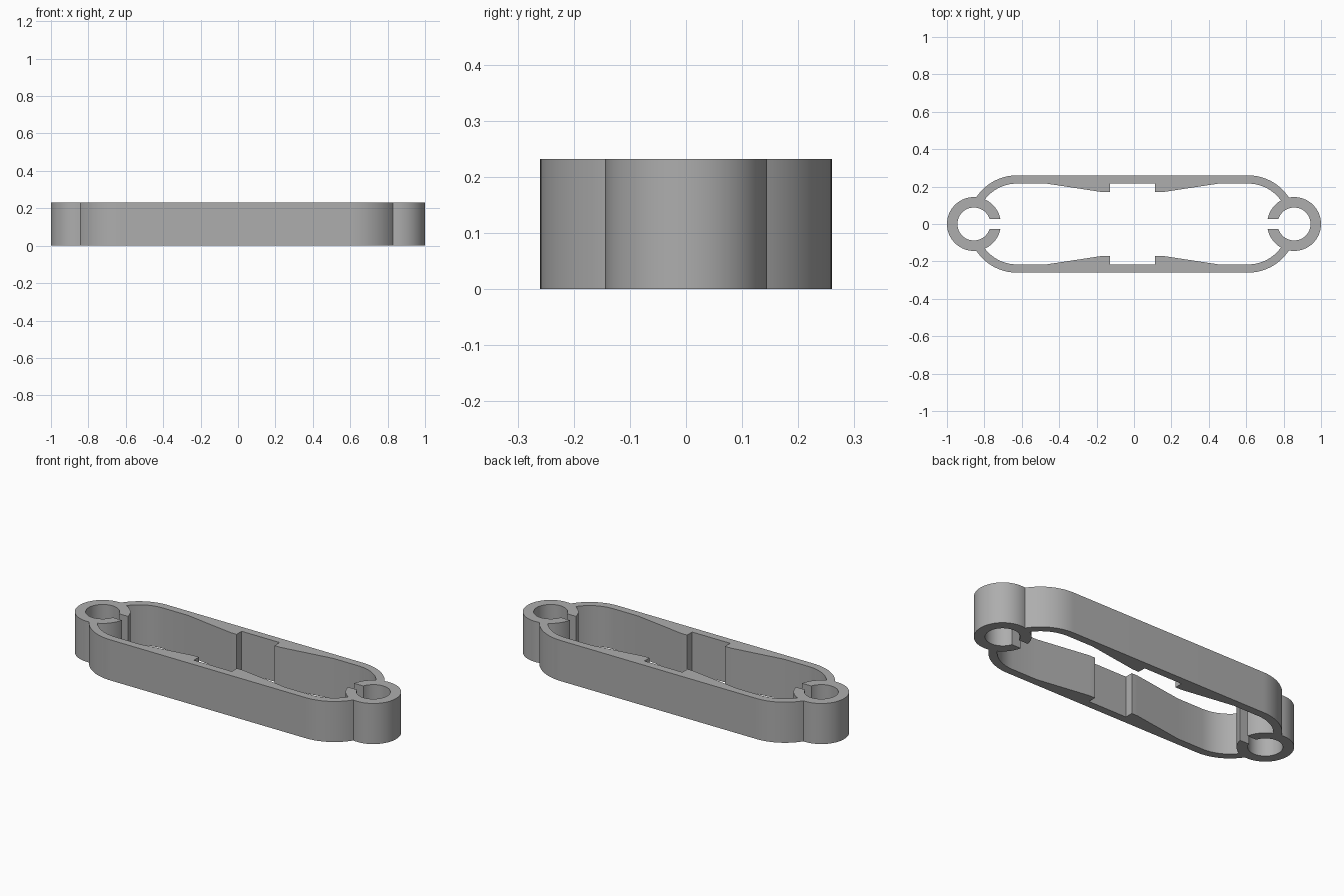
import bpy, bmesh
from math import sin, cos, pi, asin, acos, sqrt

cube = bpy.data.objects.get("Cube")
if cube:
    bpy.data.objects.remove(cube, do_unlink=True)

HEIGHT = 0.232
RING_X, RING_R, BORE_R, GAP = 0.856, 0.144, 0.088, 0.028   # clip rings
SHIFT, END_X = -0.008, 0.618                               # oblong frame
OUT_R, IN_R, PAD_Y = 0.26, 0.216, 0.17


def arc(cx, r, a, b, n=16):
    """Points of an arc centred on the x axis."""
    return [(cx + r * cos(a + (b - a) * i / n), r * sin(a + (b - a) * i / n))
            for i in range(n + 1)]


def meet(end_x, r):
    """Angles, at the frame end and at the ring, where both circles cross."""
    d = RING_X - end_x
    x = (d * d + r * r - RING_R ** 2) / (2 * d)
    return acos(x / r), acos((x - d) / RING_R)


def half_end(side):
    """Outer and inner paths of one end, from the tip towards the middle."""
    end_x = END_X + side * SHIFT
    frame_a, ring_a = meet(end_x, OUT_R)
    outer = arc(RING_X, RING_R, 0, ring_a) + arc(end_x, OUT_R, frame_a, pi / 2)[1:]
    frame_a, ring_a = meet(end_x, IN_R)
    # bore, gap face, hook and inner frame arc
    inner = arc(RING_X, BORE_R, 0, pi - asin(GAP / BORE_R), 28)
    inner += arc(RING_X, RING_R, pi - asin(GAP / RING_R), ring_a, 12)
    inner += arc(end_x, IN_R, frame_a, pi / 2)[1:]
    # sloped grip pad with a square step
    c = side * SHIFT
    inner += [(c + 0.46, IN_R), (c + 0.158, PAD_Y), (c + 0.12, PAD_Y), (c + 0.12, IN_R)]
    return ([(side * x, y) for x, y in outer], [(side * x, y) for x, y in inner])


# Back half of the clip as one extruded profile
outer_l, inner_l = half_end(-1)
outer_r, inner_r = half_end(1)
profile = outer_l + outer_r[::-1] + inner_r + inner_l[::-1]

bm = bmesh.new()
base = bm.faces.new([bm.verts.new((x, y, 0)) for x, y in profile])
top = bmesh.ops.extrude_face_region(bm, geom=[base], use_keep_orig=True)
bmesh.ops.translate(bm, vec=(0, 0, HEIGHT),
                    verts=[g for g in top["geom"] if isinstance(g, bmesh.types.BMVert)])
bmesh.ops.recalc_face_normals(bm, faces=bm.faces)
# open the seam so the mirrored half joins cleanly
seam = [f for f in bm.faces if all(abs(v.co.y) < 1e-5 for v in f.verts)]
bmesh.ops.delete(bm, geom=seam, context="FACES_ONLY")
mesh = bpy.data.meshes.new("clip_frame")
bm.to_mesh(mesh)
bm.free()

clip = bpy.data.objects.new("clip_frame", mesh)
bpy.context.collection.objects.link(clip)

# Plain grey material
grey = bpy.data.materials.new("plain grey")
grey.use_nodes = True
colour = (0.42, 0.42, 0.42, 1)
grey.diffuse_color = colour
grey.node_tree.nodes["Principled BSDF"].inputs["Base Color"].default_value = colour
mesh.materials.append(grey)

# Front half by mirroring
mirror = clip.modifiers.new("front_half", "MIRROR")
mirror.use_axis = (False, True, False)
mirror.use_clip = True
mirror.merge_threshold = 0.0005

bpy.ops.object.select_all(action="DESELECT")
clip.select_set(True)
bpy.context.view_layer.objects.active = clip
bpy.ops.object.shade_smooth_by_angle(angle=pi / 6)
